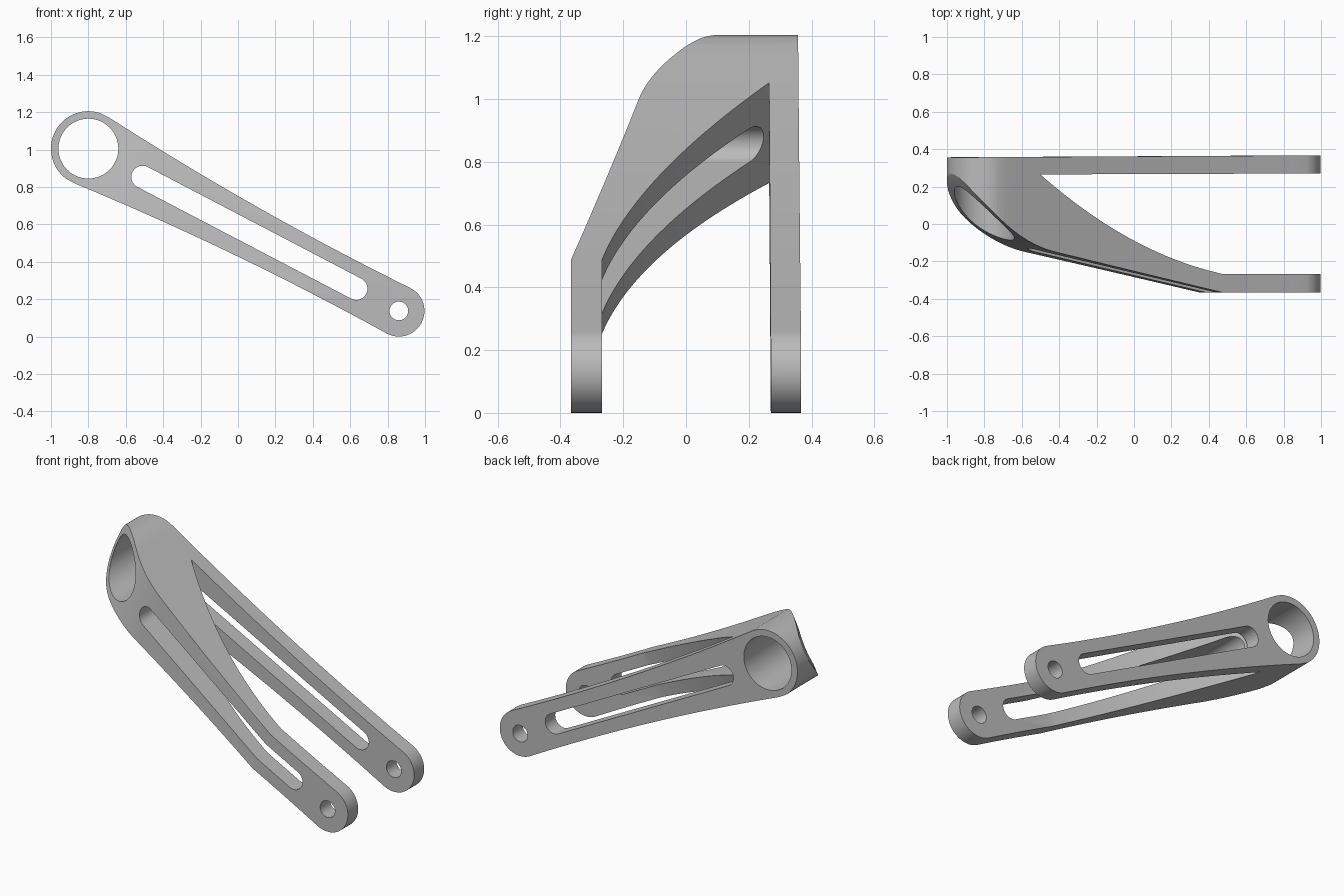
import bpy, bmesh, math
from mathutils import Matrix, Vector

old = bpy.data.objects.get("Cube")
if old:
    bpy.data.objects.remove(old, do_unlink=True)

# Linkage is built along local x (big ring at the origin), then tilted downhill.
LENGTH, RING_R, TIP_R = 1.873, 0.2, 0.137
TILT = 0.4817

metal = bpy.data.materials.new("plain grey")
metal.use_nodes = True
grey = (0.5, 0.5, 0.5, 1)
metal.diffuse_color = grey
metal.node_tree.nodes["Principled BSDF"].inputs["Base Color"].default_value = grey


def arc(cx, cy, r, start, end, n):
    angles = [math.radians(start + (end - start) * i / n) for i in range(n + 1)]
    return [(cx + r * math.cos(a), cy + r * math.sin(a)) for a in angles]


def bezier(pts, n):
    """Points on a Bezier curve of any degree."""
    d = len(pts) - 1
    out = []
    for i in range(n + 1):
        t = i / n
        w = [math.comb(d, k) * t**k * (1 - t)**(d - k) for k in range(d + 1)]
        out.append(tuple(sum(w[k] * pts[k][c] for k in range(d + 1)) for c in (0, 1)))
    return out


def prism(name, pts, axis):
    """Extrude a closed outline by one unit each way along y or z."""
    place = (lambda a, b, h: (a, h, b)) if axis == "y" else (lambda a, b, h: (a, b, h))
    bm = bmesh.new()
    face = bm.faces.new([bm.verts.new(place(a, b, -1)) for a, b in pts])
    ext = bmesh.ops.extrude_face_region(bm, geom=[face])
    verts = [v for v in ext["geom"] if isinstance(v, bmesh.types.BMVert)]
    bmesh.ops.translate(bm, verts=verts, vec=Vector(place(0, 0, 2)))
    bmesh.ops.recalc_face_normals(bm, faces=bm.faces[:])
    mesh = bpy.data.meshes.new(name)
    bm.to_mesh(mesh)
    bm.free()
    mesh.materials.append(metal)
    obj = bpy.data.objects.new(name, mesh)
    bpy.context.collection.objects.link(obj)
    return obj


def combine(target, tool, operation):
    bpy.context.view_layer.objects.active = target
    mod = target.modifiers.new("cut", "BOOLEAN")
    mod.operation, mod.solver, mod.object = operation, "EXACT", tool
    bpy.ops.object.modifier_apply(modifier=mod.name)
    bpy.data.objects.remove(tool, do_unlink=True)


# Side outline: two rounded ends joined by gently waisted edges
top_edge = bezier([(0.018, 0.199), (0.944, 0.116), (1.870, TIP_R)], 24)
low_edge = [(u, -v) for u, v in reversed(top_edge)]
tip = arc(LENGTH, 0, TIP_R, 91, -91, 32)[1:-1]
ring = arc(0, 0, RING_R, -95, -265, 48)[1:-1]
body = prism("forked_link", top_edge + tip + low_edge + ring, "y")

# Plan outline: swept front nose, angled front arm, straight rear arm
nose = bezier([(-0.21, 0.29), (-0.12, 0.09), (0.10, -0.101), (0.34, -0.15)], 28)
crotch = bezier([(1.372, -0.268), (0.81, -0.16), (0.243, 0.265)], 32)
plan = ([(-0.3, 0.356), (-0.3, 0.35)] + nose
        + [(1.372, -0.367), (2.2, -0.367), (2.2, -0.268)]
        + crotch + [(2.2, 0.271), (2.2, 0.368)])
combine(body, prism("plan", plan, "z"), "INTERSECT")

# Bearing bore, pivot holes and long lightening slots
combine(body, prism("bore", arc(0, 0, 0.16, 0, 360, 64)[:-1], "y"), "DIFFERENCE")
combine(body, prism("pivot", arc(LENGTH, 0, 0.05, 0, 360, 40)[:-1], "y"), "DIFFERENCE")
slot = arc(0.327, 0, 0.06, 90, 270, 20) + arc(1.616, 0, 0.06, -90, 90, 20)
combine(body, prism("slot", slot, "y"), "DIFFERENCE")

# Tilt into place and smooth the curved walls
body.data.transform(Matrix.Translation((-0.8, 0, 1.005)) @ Matrix.Rotation(TILT, 4, "Y"))
bpy.ops.object.select_all(action="DESELECT")
body.select_set(True)
bpy.context.view_layer.objects.active = body
bpy.ops.object.shade_smooth_by_angle(angle=math.radians(25))
